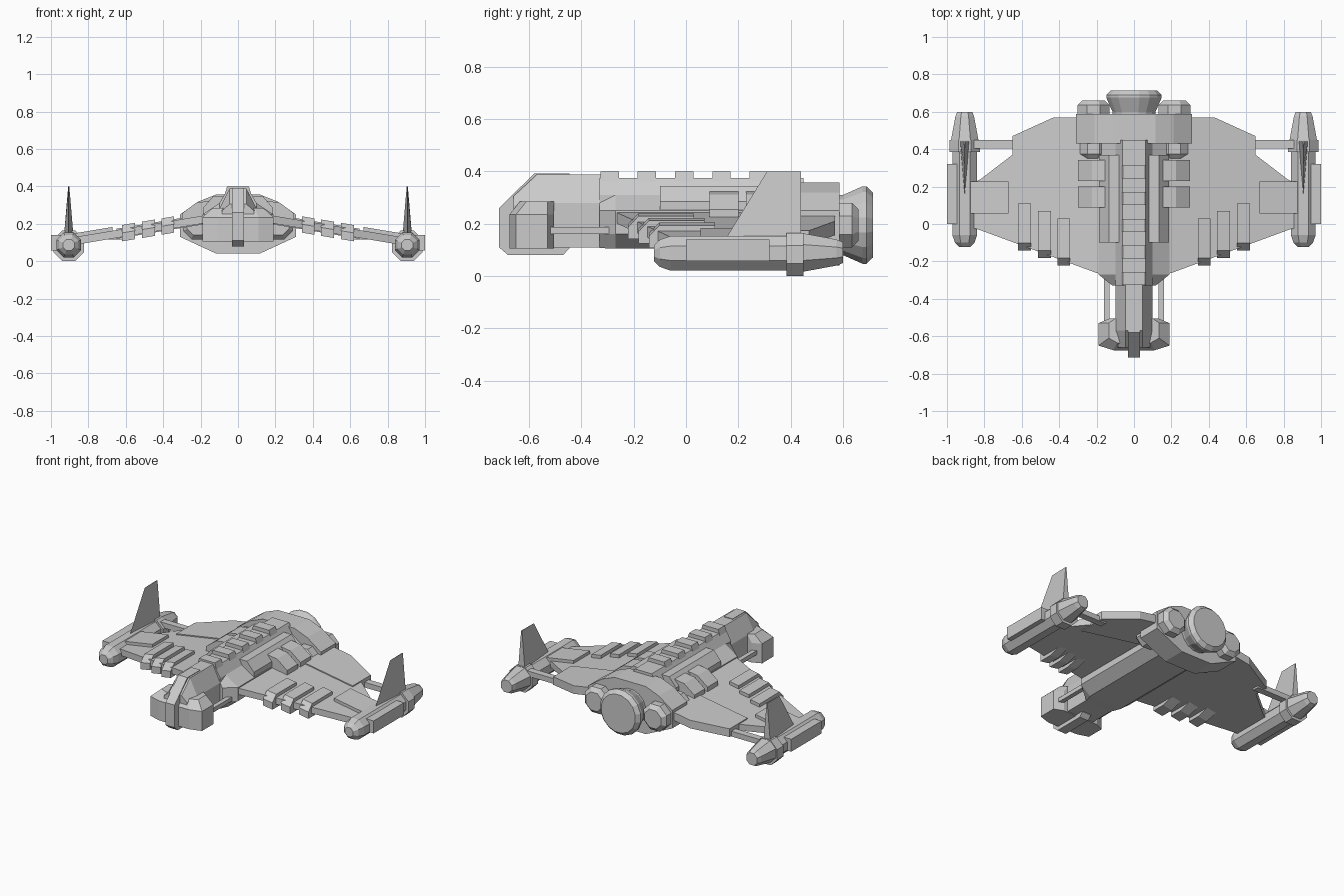
import bpy, bmesh
from math import pi, cos, sin

if "Cube" in bpy.data.objects:
    bpy.data.objects.remove(bpy.data.objects["Cube"])


def loft(name, rings, mirror=False):
    """Skin equal-length rings of 3D points and cap both ends."""
    bm = bmesh.new()
    vs = [[bm.verts.new(p) for p in ring] for ring in rings]
    n = len(vs[0])
    for a, b in zip(vs, vs[1:]):
        for i in range(n):
            j = (i + 1) % n
            bm.faces.new((a[i], a[j], b[j], b[i]))
    bm.faces.new(vs[0])
    bm.faces.new(vs[-1])
    bmesh.ops.recalc_face_normals(bm, faces=bm.faces)
    me = bpy.data.meshes.new(name)
    bm.to_mesh(me)
    bm.free()
    ob = bpy.data.objects.new(name, me)
    bpy.context.collection.objects.link(ob)
    if mirror:
        ob.modifiers.new("Mirror", 'MIRROR')
    return ob


def sym(y, half):
    """Symmetric cross-section at y from right-hand (x, z) points."""
    return [(x, y, z) for x, z in half] + [(-x, y, z) for x, z in reversed(half)]


def section(y, pts):
    return [(x, y, z) for x, z in pts]


def box(name, x0, x1, y0, y1, z0, z1, mirror=False):
    pts = [(x0, z0), (x1, z0), (x1, z1), (x0, z1)]
    return loft(name, [section(y0, pts), section(y1, pts)], mirror)


def turned(name, cx, cz, profile, n, mirror=False):
    """Faceted body along y; profile is (y, flat-to-flat radius)."""
    k = 1 / cos(pi / n)
    return loft(name, [[(cx + r * k * cos(2 * pi * (i + .5) / n), y,
                         cz + r * k * sin(2 * pi * (i + .5) / n)) for i in range(n)]
                       for y, r in profile], mirror)


def wing_z(x):
    return .255 - .167 * x


def plate(name, outline, bottom, top):
    """Plan outline laid on the drooping wing plane."""
    return loft(name, [[(x, y, wing_z(x) + h) for x, y in outline]
                       for h in (bottom, top)], True)


# main hull
hull = [(.12, .105), (.19, .16), (.19, .25), (.1, .31)]
loft("hull", [sym(-.33, [(.1, .107), (.115, .16), (.115, .25), (.09, .3)]),
              sym(-.27, hull), sym(.45, hull)])

# raised spine with ribs
spine = [(.1, .25), (.1, .31), (.062, .375)]
loft("spine", [sym(-.33, spine), sym(.45, spine)])
for k in range(5):
    y = -.292 + .1425 * k
    rib = [(.075, .345), (.058, .4)]
    loft("spine_rib", [sym(y - .035, rib), sym(y + .035, rib)])
shoulder = [(.08, .2), (.187, .2), (.187, .285), (.135, .345), (.08, .345)]
loft("shoulder", [section(-.1, shoulder), section(.37, shoulder)], True)

# neck and head
neck = [(.1, .11), (.1, .28), (.045, .388)]
loft("neck", [sym(-.66, [(.085, .11), (.085, .27), (.045, .305)]),
              sym(-.57, neck), sym(-.32, neck)])
keel = [(-.715, .11), (-.68, .08), (-.47, .08), (-.445, .107),
        (-.445, .392), (-.58, .392), (-.715, .26)]
loft("nose_keel", [[(x, y, z) for y, z in keel] for x in (-.033, .033)])
cheek = [(.03, -.505), (.13, -.505), (.19, -.53), (.19, -.65), (.11, -.675), (.03, -.675)]
cheek_top = [(.03, -.505), (.1, -.505), (.135, -.53), (.135, -.61), (.09, -.635), (.03, -.635)]
loft("head_cheek", [[(x, y, z) for x, y in c]
                    for c, z in ((cheek, .105), (cheek, .235), (cheek_top, .285))], True)
box("neck_rod", .13, .16, -.53, -.25, .16, .187, True)

# wings
plate("wing", [(.1, -.28), (.2, -.262), (.83, -.03), (.9, -.01), (.9, .2), (.82, .24),
               (.65, .37), (.65, .4), (.1, .4)], -.022, .02)
plate("wing_rear_panel", [(.1, .28), (.65, .28), (.65, .47), (.43, .57), (.1, .57)],
      -.027, .027)
# wing ribs wrapping the leading edge
for x, y0, y1 in ((.375, -.222, .03), (.478, -.182, .07), (.585, -.142, .11)):
    prof = [(y0, -.045), (y0, .0), (y0 + .04, .042), (y1, .042), (y1, .0), (y0 + .09, -.045)]
    loft("wing_rib", [[(px, y, wing_z(px) + h) for y, h in prof]
                      for px in (x - .034, x + .034)], True)
# shoulder boxes
for y in (.145, .285):
    pts = [(.14, .2), (.3, .2), (.3, .255), (.225, .312), (.14, .325)]
    loft("shoulder_box", [section(y - .056, pts), section(y + .056, pts)], True)

# engine shroud and engines
shroud = [(.115, .04), (.31, .13), (.31, .25), (.21, .32), (.115, .357)]
loft("engine_shroud", [sym(.43, shroud), sym(.587, shroud)])
turned("main_engine", 0, .195, [(.5, .11), (.6, .115), (.675, .148), (.69, .148), (.714, .125)], 16)
turned("side_engine", .217, .195, [(.35, .055), (.375, .078), (.44, .078), (.58, .085),
                                   (.635, .085), (.66, .06)], 8, True)

# wing tip pods
turned("tip_pod", .905, .087, [(-.123, .03), (-.1, .052), (-.06, .066), (.4, .066)], 8, True)
turned("pod_collar", .905, .0825, [(.385, .0825), (.45, .0825)], 8, True)
turned("pod_nozzle", .905, .09, [(.45, .073), (.575, .05), (.6, .04)], 8, True)
box("pod_side_panel", .93, 1.0, 0, .32, .057, .14, True)
plate("pod_mount", [(.67, .055), (.9, .055), (.9, .227), (.67, .227)], -.02, .04)
box("pod_rod", .6, .88, .405, .45, .115, .15, True)

# tail fins, thin at the leading and upper edge
loft("tail_fin", [[(.905, .15, .14), (.88, .44, .14), (.93, .44, .14)],
                  [(.905, .31, .4), (.902, .44, .4), (.908, .44, .4)]], True)
